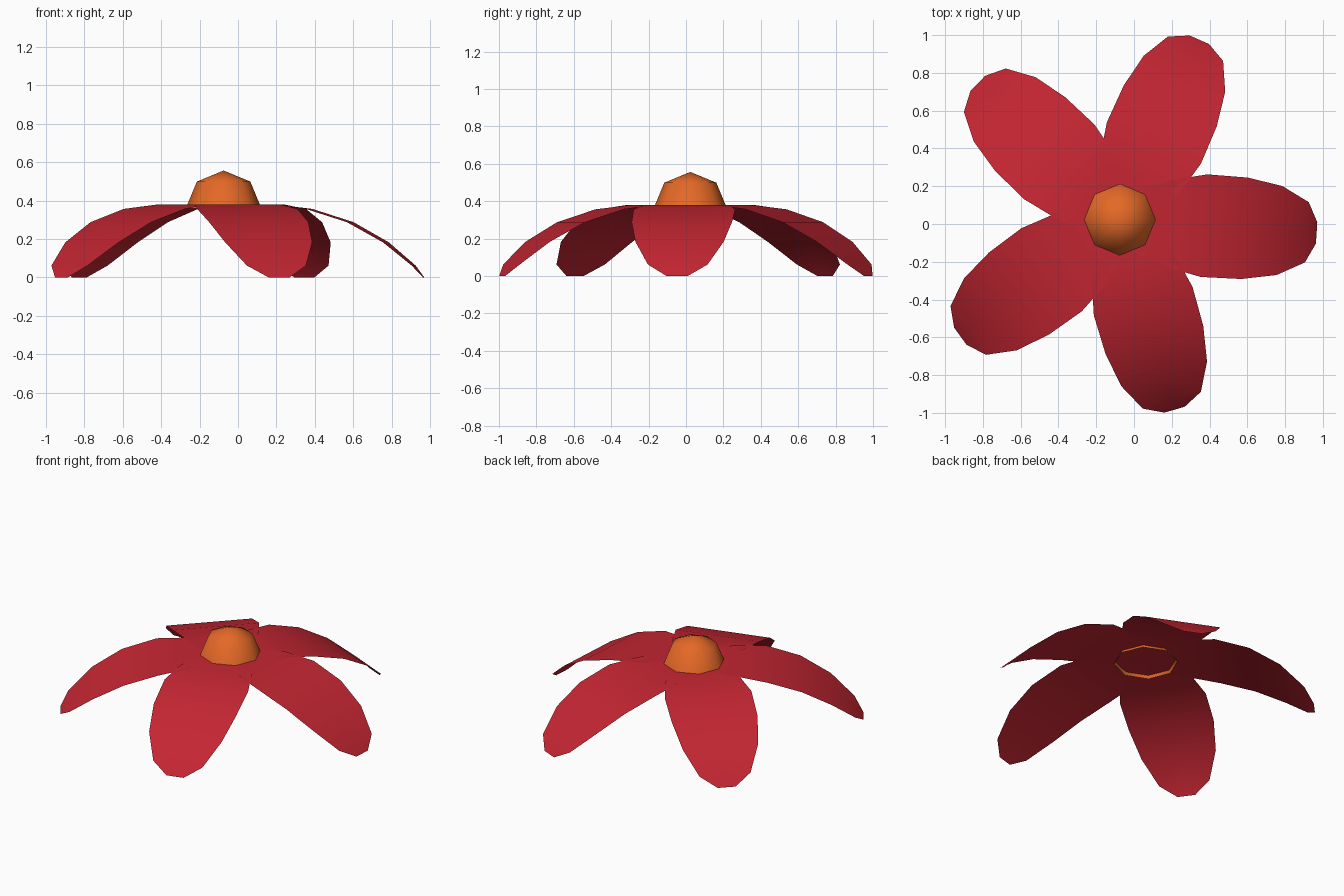
import bpy, bmesh, math

if "Cube" in bpy.data.objects:
    bpy.data.objects.remove(bpy.data.objects["Cube"])

CX, CY = -0.075, 0.02


def material(name, rgb):
    m = bpy.data.materials.new(name)
    m.diffuse_color = (*rgb, 1)
    m.use_nodes = True
    m.node_tree.nodes["Principled BSDF"].inputs["Base Color"].default_value = m.diffuse_color
    return m


red = material("petal red", (0.55, 0.019, 0.032))
orange = material("centre orange", (0.78, 0.14, 0.02))


def add_object(name, bm, mat):
    for f in bm.faces:
        f.smooth = True
    me = bpy.data.meshes.new(name)
    bm.to_mesh(me)
    bm.free()
    me.materials.append(mat)
    ob = bpy.data.objects.new(name, me)
    bpy.context.collection.objects.link(ob)
    return ob


# petal cross rows: distance from centre, half width, height
ROWS = [(0.0, 0.13, 0.38), (0.26, 0.23, 0.38), (0.446, 0.272, 0.357),
        (0.661, 0.269, 0.288), (0.847, 0.236, 0.183), (0.992, 0.16, 0.062),
        (1.044, 0.056, 0.0)]


def petal(name, degrees):
    bm = bmesh.new()
    rows = [[bm.verts.new((r, s * w, z)) for s in (-1, 0, 1)] for r, w, z in ROWS]
    for a, b in zip(rows, rows[1:]):
        for i in range(2):
            bm.faces.new((a[i], b[i], b[i + 1], a[i + 1]))
    ob = add_object(name, bm, red)
    ob.location = (CX, CY, 0)
    ob.rotation_euler.z = math.radians(degrees)


# five drooping petals, slightly unevenly spaced
for k, ang in enumerate((-3.7, 66.2, 136.1, 216.0, 286.1)):
    petal(f"petal_{k + 1}", ang)

# low-poly half-sphere centre, open underneath
bm = bmesh.new()
bmesh.ops.create_uvsphere(bm, u_segments=8, v_segments=4, radius=0.197)
bmesh.ops.delete(bm, geom=[v for v in bm.verts if v.co.z < -0.01], context='VERTS')
dome = add_object("flower_centre", bm, orange)
dome.location = (CX, CY + 0.003, 0.36)
